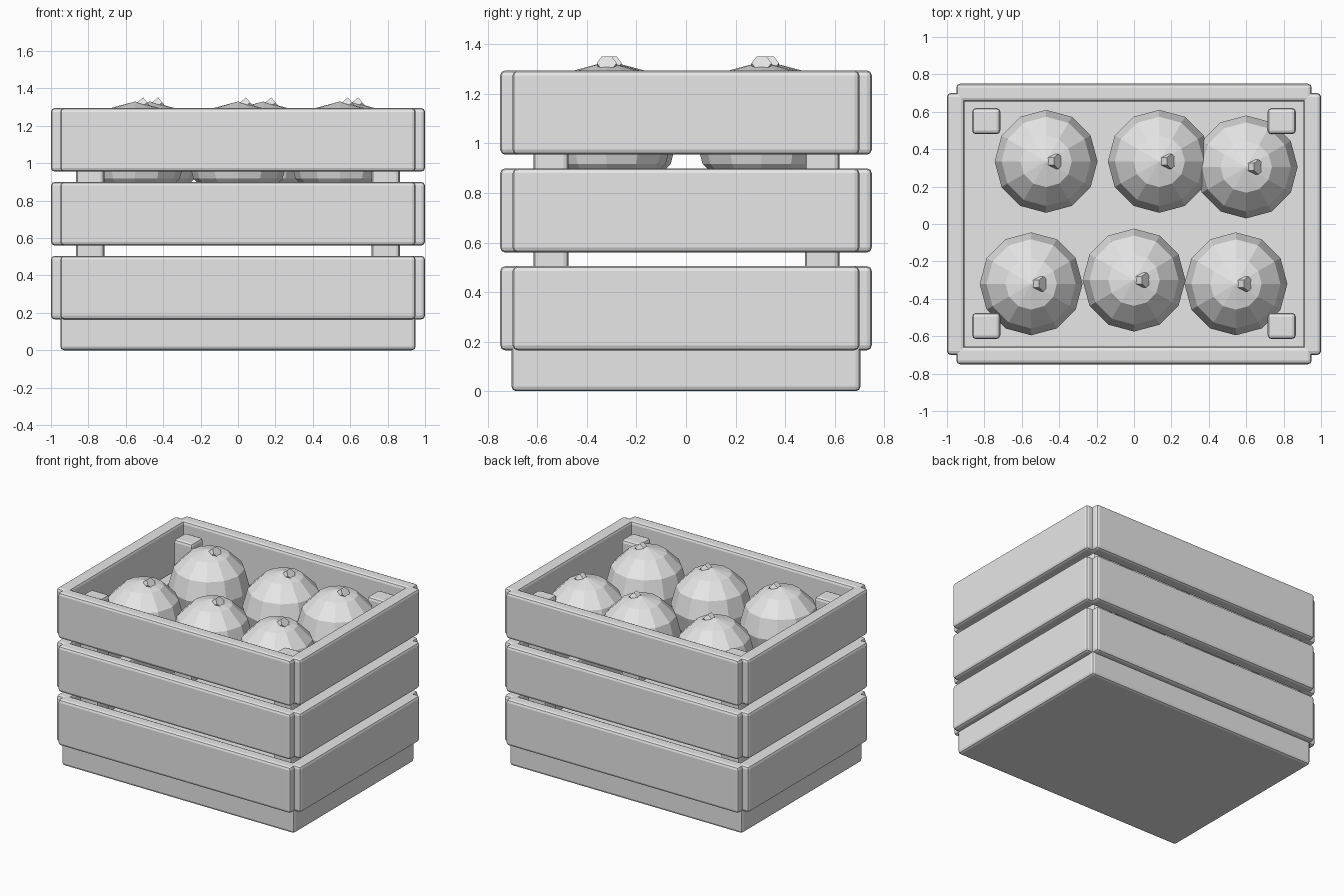
import bpy
import bmesh
from math import radians
from mathutils import Matrix, Vector

cube = bpy.data.objects.get("Cube")
if cube:
    bpy.data.objects.remove(cube, do_unlink=True)

# One plain colour for everything
grey = bpy.data.materials.new("light_grey")
grey.use_nodes = True
colour = (0.8, 0.8, 0.8, 1)
grey.diffuse_color = colour
grey.node_tree.nodes["Principled BSDF"].inputs["Base Color"].default_value = colour


def finish(name, bm):
    mesh = bpy.data.meshes.new(name)
    bm.to_mesh(mesh)
    bm.free()
    mesh.materials.append(grey)
    obj = bpy.data.objects.new(name, mesh)
    bpy.context.collection.objects.link(obj)
    return obj


def box(name, low, high, bevel=0.02):
    """Bevelled box between two opposite corners."""
    low, high = Vector(low), Vector(high)
    bm = bmesh.new()
    bmesh.ops.create_cube(bm, size=1)
    bmesh.ops.scale(bm, vec=high - low, verts=bm.verts)
    bmesh.ops.translate(bm, vec=(low + high) / 2, verts=bm.verts)
    obj = finish(name, bm)
    mod = obj.modifiers.new("soft_edges", 'BEVEL')
    mod.width = bevel
    mod.segments = 2
    return obj


# Solid crate floor
box("crate_floor", (-0.95, -0.705, 0), (0.95, 0.705, 0.22))

# Three rows of slats around the crate
for row, z in enumerate((0.165, 0.56, 0.955), 1):
    top = z + 0.34
    box(f"front_slat_{row}", (-0.95, -0.75, z), (0.95, -0.655, top))
    box(f"back_slat_{row}", (-0.95, 0.655, z), (0.95, 0.75, top))
    box(f"left_slat_{row}", (0.905, -0.7, z), (1, 0.7, top))
    box(f"right_slat_{row}", (-1, -0.7, z), (-0.905, 0.7, top))

# Corner posts just inside the slats
for side, x in (("left", 0.79), ("right", -0.79)):
    for end, y in (("front", -0.545), ("back", 0.55)):
        box(f"{end}_{side}_post", (x - 0.075, y - 0.07, 0.1),
            (x + 0.075, y + 0.07, 1.24))

# Faceted fruit, each with a short tilted stem
RADIUS = 0.275
HEIGHT = 1.055
spots = [(-0.55, -0.32), (0, -0.3), (0.545, -0.32),
         (-0.47, 0.335), (0.135, 0.335), (0.6, 0.305)]
tilt = Matrix.Rotation(radians(50), 4, 'Y')
for n, (x, y) in enumerate(spots, 1):
    bm = bmesh.new()
    bmesh.ops.create_uvsphere(bm, u_segments=12, v_segments=6, radius=RADIUS)
    bmesh.ops.translate(bm, vec=(x, y, HEIGHT), verts=bm.verts)
    finish(f"fruit_{n}", bm)

    bm = bmesh.new()
    tip = Vector((x + 0.065, y, HEIGHT + RADIUS - 0.005))
    bmesh.ops.create_cone(bm, cap_ends=True, segments=6, radius1=0.04,
                          radius2=0.04, depth=0.1,
                          matrix=Matrix.Translation(tip) @ tilt
                          @ Matrix.Translation((0, 0, -0.05)))
    finish(f"stem_{n}", bm)
